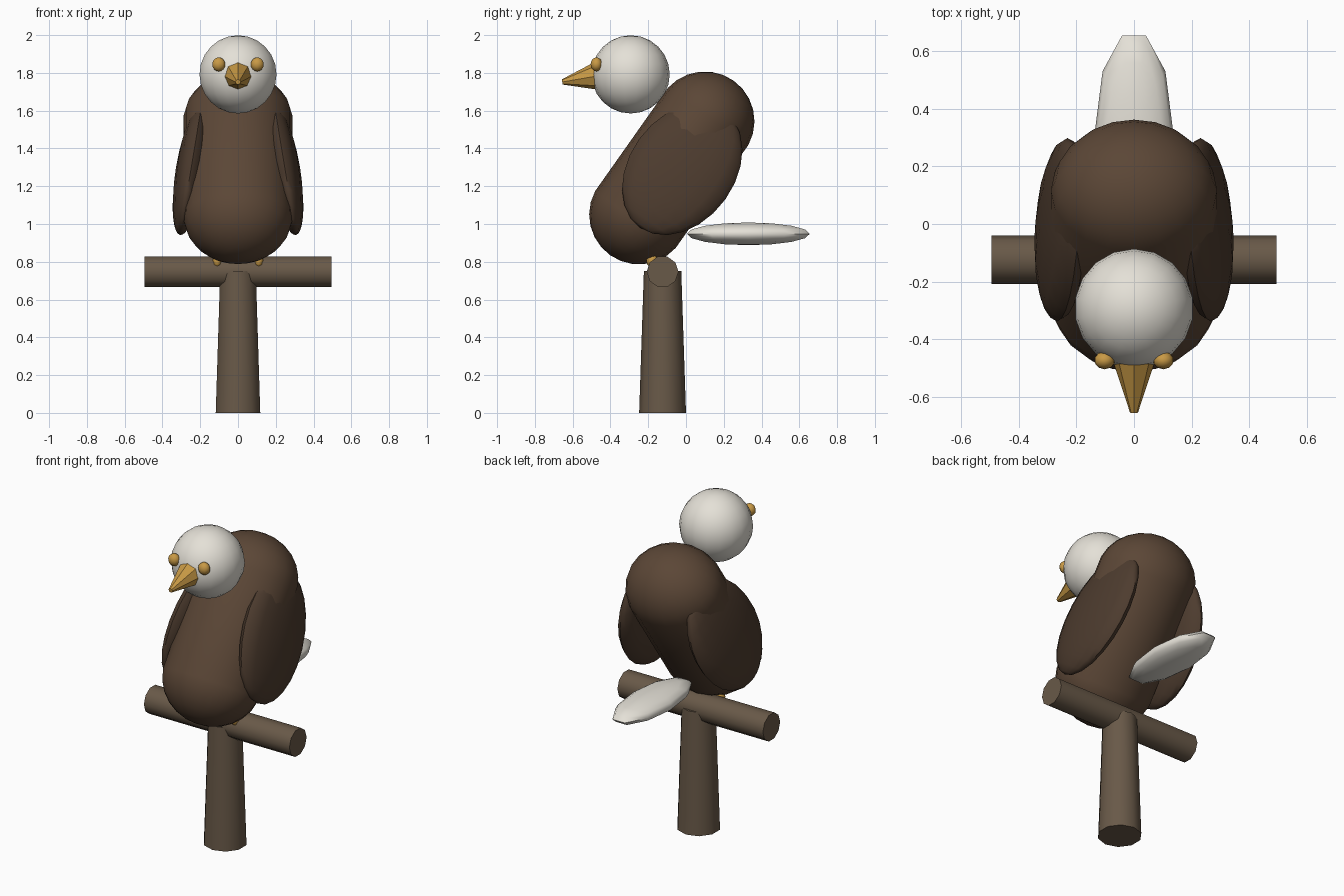
import bpy, bmesh
from math import radians, pi
from mathutils import Matrix, Vector, Euler

if "Cube" in bpy.data.objects:
    bpy.data.objects.remove(bpy.data.objects["Cube"])


def material(name, rgb):
    m = bpy.data.materials.new(name)
    m.diffuse_color = (*rgb, 1)
    m.use_nodes = True
    m.node_tree.nodes["Principled BSDF"].inputs["Base Color"].default_value = m.diffuse_color
    return m


BROWN = material("brown_feathers", (0.105, 0.062, 0.037))
DARK = material("dark_feathers", (0.075, 0.045, 0.028))
WHITE = material("white_feathers", (0.78, 0.75, 0.68))
GOLD = material("gold", (0.58, 0.32, 0.06))
WOOD = material("wood", (0.14, 0.10, 0.065))


def finish(name, bm, mat, smooth=40):
    mesh = bpy.data.meshes.new(name)
    bm.to_mesh(mesh)
    bm.free()
    mesh.materials.append(mat)
    ob = bpy.data.objects.new(name, mesh)
    bpy.context.collection.objects.link(ob)
    if smooth:
        bpy.ops.object.select_all(action='DESELECT')
        bpy.context.view_layer.objects.active = ob
        ob.select_set(True)
        bpy.ops.object.shade_smooth_by_angle(angle=radians(smooth))
    return ob


def ellipsoid(name, loc, radii, mat, rot=(0, 0, 0), seg=18, rings=12, stretch=0, spin=0):
    """Scaled sphere; stretch pulls its two halves apart into a capsule."""
    bm = bmesh.new()
    bmesh.ops.create_uvsphere(bm, u_segments=seg, v_segments=rings, radius=1)
    bm.transform(Matrix.Rotation(spin, 4, 'Z'))
    bm.transform(Matrix.Diagonal((*radii, 1)))
    for v in bm.verts:
        v.co.z += stretch if v.co.z > 0 else -stretch
    bm.transform(Matrix.Translation(loc) @ Euler(rot).to_matrix().to_4x4())
    return finish(name, bm, mat, 60)


def rod(name, a, b, r1, r2, sides, mat, smooth=40):
    """Tapered prism from point a to point b."""
    a, b = Vector(a), Vector(b)
    bm = bmesh.new()
    bmesh.ops.create_cone(bm, cap_ends=True, segments=sides, radius1=r1, radius2=r2,
                          depth=(b - a).length)
    turn = Vector((0, 0, 1)).rotation_difference(b - a).to_matrix().to_4x4()
    bm.transform(Matrix.Translation((a + b) / 2) @ turn)
    return finish(name, bm, mat, smooth)


LEAN = radians(-35.2)

# Perch
rod("perch_post", (0, -0.124, 0), (0, -0.124, 0.75), 0.124, 0.099, 10, WOOD)
rod("perch_branch", (-0.495, -0.124, 0.747), (0.495, -0.124, 0.747), 0.084, 0.084, 10, WOOD)

# Leaning capsule body and round head
ellipsoid("body", (0, -0.075, 1.297), (0.291, 0.263, 0.263), BROWN, (LEAN, 0, 0),
          20, 13, stretch=0.303)
ellipsoid("head", (0, -0.293, 1.792), (0.207, 0.207, 0.207), WHITE)

# Faceted beak, tipped slightly down
rod("beak", (0, -0.44, 1.789), (0, -0.655, 1.752), 0.085, 0.014, 8, GOLD, 0)

# Flat tail
ellipsoid("tail", (0, 0.33, 0.948), (0.135, 0.342, 0.06), WHITE, seg=10, rings=8, spin=pi / 2)

# Paired parts
for side, s in (("left", -1), ("right", 1)):
    ellipsoid(side + "_wing", (s * 0.249, -0.02, 1.29), (0.08, 0.28, 0.385), DARK,
              (LEAN, s * radians(-9.4), 0), 16, 12)
    ellipsoid(side + "_eye", (s * 0.102, -0.474, 1.845), (0.036, 0.031, 0.037), GOLD,
              seg=10, rings=8)
    ellipsoid(side + "_foot", (s * 0.11, -0.18, 0.805), (0.024, 0.03, 0.036), GOLD,
              seg=8, rings=6)
